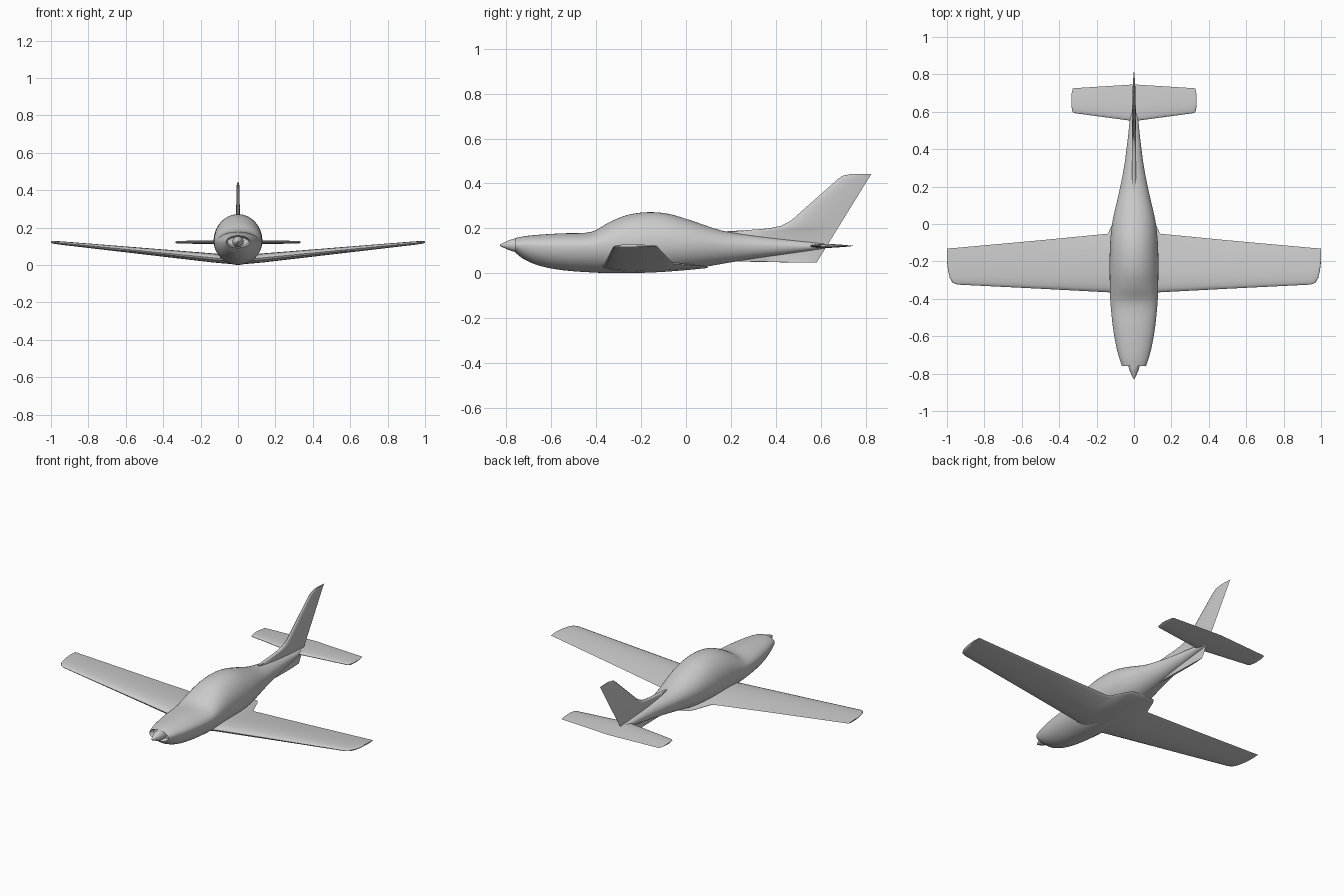
import bpy, bmesh
from math import sin, cos, pi, sqrt
from mathutils import Vector

cube = bpy.data.objects.get("Cube")
if cube:
    bpy.data.objects.remove(cube, do_unlink=True)

grey = bpy.data.materials.new("light_grey")
grey.use_nodes = True
grey.diffuse_color = (0.6, 0.6, 0.6, 1)
grey.node_tree.nodes["Principled BSDF"].inputs["Base Color"].default_value = (0.6, 0.6, 0.6, 1)


def loft(name, rings, recess=None):
    """Skin a list of closed rings and cap both ends; recess sinks the first cap."""
    bm = bmesh.new()
    loops = [[bm.verts.new(p) for p in ring] for ring in rings]
    n = len(loops[0])
    for a, b in zip(loops, loops[1:]):
        for i in range(n):
            j = (i + 1) % n
            bm.faces.new((a[i], a[j], b[j], b[i]))
    first = bm.faces.new(loops[0][::-1])
    bm.faces.new(loops[-1])
    bmesh.ops.recalc_face_normals(bm, faces=bm.faces)
    if recess:
        bmesh.ops.inset_individual(bm, faces=[first], thickness=recess[0])
        bmesh.ops.translate(bm, verts=first.verts, vec=(0, recess[1], 0))
    mesh = bpy.data.meshes.new(name)
    bm.to_mesh(mesh)
    bm.free()
    mesh.materials.append(grey)
    obj = bpy.data.objects.new(name, mesh)
    bpy.context.collection.objects.link(obj)
    bpy.ops.object.select_all(action='DESELECT')
    obj.select_set(True)
    bpy.context.view_layer.objects.active = obj
    bpy.ops.object.shade_smooth_by_angle(angle=0.6)
    return obj


def smooth_rows(rows, steps):
    """Catmull-Rom interpolation through rows of numbers."""
    rows = [Vector(r) for r in rows]
    out = []
    for i in range(len(rows) - 1):
        p1, p2 = rows[i], rows[i + 1]
        d = p2[0] - p1[0]
        m1 = (p2 - p1) if i == 0 else (p2 - rows[i - 1]) * (d / (p2[0] - rows[i - 1][0]))
        m2 = (p2 - p1) if i + 2 == len(rows) else (rows[i + 2] - p1) * (d / (rows[i + 2][0] - p1[0]))
        for k in range(steps):
            t = k / steps
            out.append(p1 * (2*t**3 - 3*t**2 + 1) + m1 * (t**3 - 2*t**2 + t)
                       + p2 * (3*t**2 - 2*t**3) + m2 * (t**3 - t**2))
    return out + [rows[-1]]


def foil(lead, trail, thick, place, n=12):
    """Symmetric airfoil section; place maps (y, offset) to a 3D point."""
    pts = []
    for k in range(2 * n):
        u = (1 + cos(pi * k / n)) / 2
        h = 5 * (0.2969 * sqrt(u) - 0.126 * u - 0.3516 * u**2 + 0.2843 * u**3 - 0.1036 * u**4)
        side = 1 if k <= n else -1
        pts.append(place(lead + u * (trail - lead), side * (h + 0.02) * thick))
    return pts


# Fuselage: y, half width, bottom, top, widest height
stations = [
    (-0.76, 0.064, 0.092, 0.157, 0.125), (-0.72, 0.078, 0.062, 0.165, 0.125),
    (-0.65, 0.096, 0.033, 0.172, 0.122), (-0.55, 0.113, 0.014, 0.178, 0.12),
    (-0.42, 0.126, 0.004, 0.185, 0.12), (-0.34, 0.129, 0.001, 0.228, 0.125),
    (-0.26, 0.130, 0.001, 0.26, 0.13), (-0.17, 0.130, 0.003, 0.272, 0.13),
    (-0.08, 0.126, 0.008, 0.265, 0.13), (0.02, 0.114, 0.018, 0.236, 0.13),
    (0.16, 0.082, 0.042, 0.19, 0.125), (0.3, 0.054, 0.065, 0.168, 0.12),
    (0.45, 0.034, 0.086, 0.15, 0.12), (0.57, 0.021, 0.104, 0.137, 0.12),
    (0.64, 0.008, 0.115, 0.128, 0.121)]
rings = []
for y, w, lo, hi, mid in smooth_rows(stations, 4):
    ring = []
    for k in range(48):
        a = 2 * pi * k / 48
        ring.append((w * cos(a), y, mid + sin(a) * ((hi - mid) if sin(a) > 0 else (mid - lo))))
    rings.append(ring)
loft("fuselage", rings, recess=(0.008, 0.03))

# Pointed spinner in front of the sunken intake
profile = [(-0.828, 0.003), (-0.81, 0.012), (-0.785, 0.023), (-0.765, 0.029), (-0.725, 0.03)]
loft("spinner", [[(r * cos(pi * k / 12), y, 0.125 + r * sin(pi * k / 12)) for k in range(24)]
                 for y, r in profile])

# Wings with root fillets and rounded tips: x, leading, trailing, thickness
wing = [(0.0, -0.38, 0.10, 0.045), (0.07, -0.375, 0.085, 0.046), (0.095, -0.37, 0.05, 0.047),
        (0.115, -0.367, 0.0, 0.047), (0.14, -0.365, -0.052, 0.047), (0.5, -0.346, -0.087, 0.034),
        (0.945, -0.324, -0.127, 0.018), (0.97, -0.314, -0.129, 0.016),
        (0.985, -0.288, -0.13, 0.014), (0.994, -0.25, -0.131, 0.011), (1.0, -0.2, -0.132, 0.007)]

# Tailplane, same layout
tail = [(0.0, 0.55, 0.746, 0.018), (0.32, 0.593, 0.726, 0.015),
        (0.328, 0.598, 0.723, 0.012), (0.335, 0.63, 0.69, 0.006)]

for side, label in ((1, "left"), (-1, "right")):
    loft(label + "_wing", [foil(a, b, t, lambda y, h: (side * x, y, 0.025 + 0.098 * x + h))
                           for x, a, b, t in wing])
    loft(label + "_tailplane", [foil(a, b, t, lambda y, h: (side * x, y, 0.122 + h))
                                for x, a, b, t in tail])

# Fin with dorsal fillet and ventral strake: z, leading, thickness
fin = [(0.049, 0.43, 0.01), (0.053, 0.2, 0.012), (0.12, 0.2, 0.022), (0.187, 0.18, 0.022),
       (0.192, 0.27, 0.022), (0.2, 0.37, 0.022), (0.212, 0.425, 0.022), (0.235, 0.468, 0.021),
       (0.33, 0.575, 0.018), (0.42, 0.677, 0.014), (0.434, 0.697, 0.012), (0.442, 0.735, 0.007)]
loft("tail_fin", [foil(a, 0.552 + 0.617 * z, t, lambda y, h: (h, y, z)) for z, a, t in fin])
